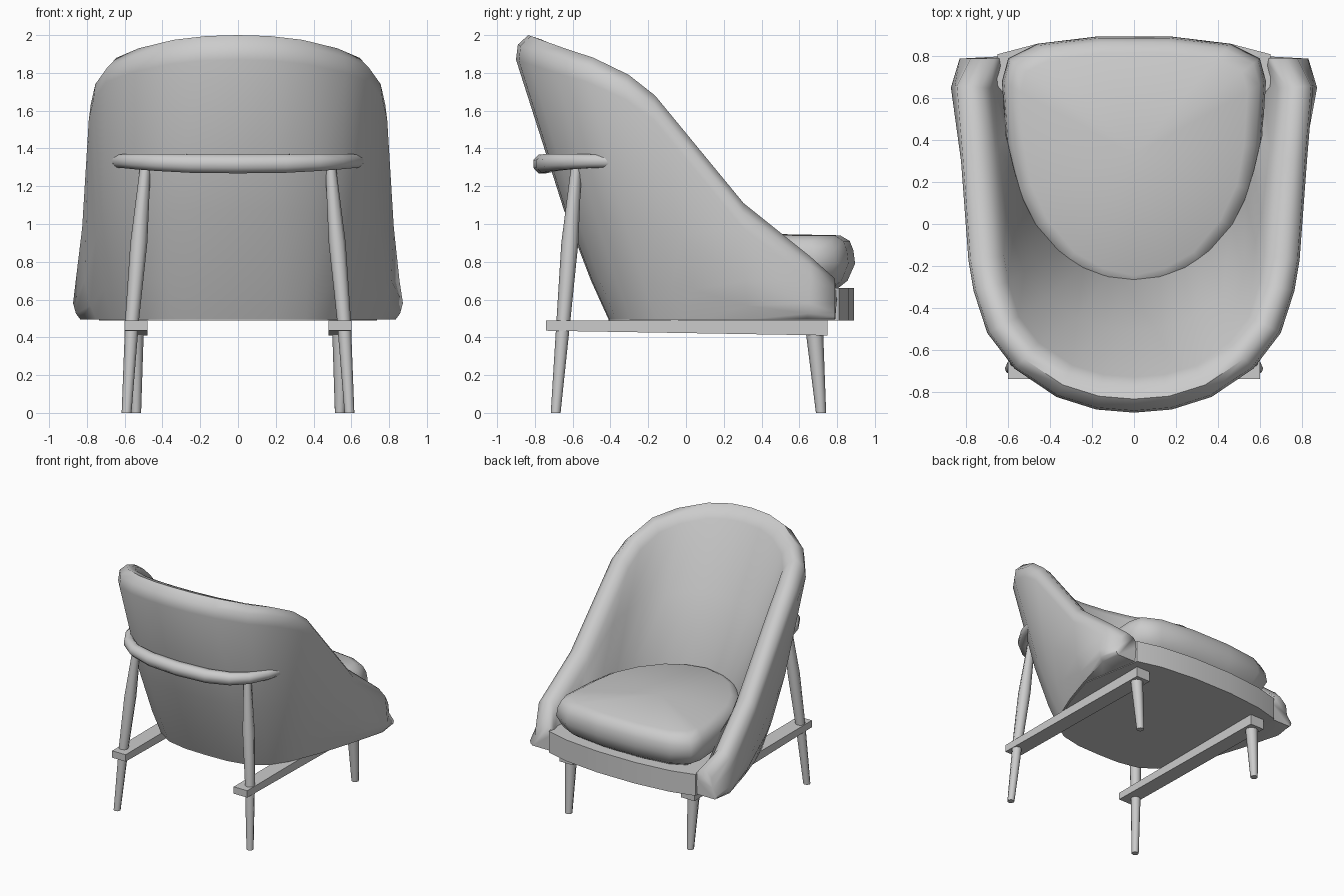
import bpy, bmesh, math
from mathutils import Vector

cube = bpy.data.objects.get("Cube")
if cube:
    bpy.data.objects.remove(cube, do_unlink=True)

grey = bpy.data.materials.new("plain grey")
grey.use_nodes = True
grey.diffuse_color = (0.6, 0.6, 0.6, 1)
grey.node_tree.nodes["Principled BSDF"].inputs["Base Color"].default_value = (0.6, 0.6, 0.6, 1)


def loft(name, rings, angle=45, peak=None):
    """Skin closed rings, cap the ends; an optional peak point domes the last cap."""
    bm = bmesh.new()
    rows = [[bm.verts.new(p) for p in ring] for ring in rings]
    n = len(rows[0])
    for a, b in zip(rows, rows[1:]):
        for i in range(n):
            j = (i + 1) % n
            bm.faces.new((a[i], a[j], b[j], b[i]))
    bm.faces.new(rows[0])
    if peak:
        tip = bm.verts.new(peak)
        for i in range(n):
            bm.faces.new((rows[-1][i], rows[-1][(i + 1) % n], tip))
    else:
        bm.faces.new(rows[-1])
    bmesh.ops.recalc_face_normals(bm, faces=bm.faces)
    mesh = bpy.data.meshes.new(name)
    bm.to_mesh(mesh)
    bm.free()
    mesh.materials.append(grey)
    ob = bpy.data.objects.new(name, mesh)
    bpy.context.collection.objects.link(ob)
    bpy.ops.object.select_all(action="DESELECT")
    ob.select_set(True)
    bpy.context.view_layer.objects.active = ob
    bpy.ops.object.shade_smooth_by_angle(angle=math.radians(angle))
    return ob


def mirrored(half, x_columns=(0,)):
    """Mirror a half path that starts on the centre line, negating its x columns."""
    flipped = [tuple(-v if i in x_columns else v for i, v in enumerate(p)) for p in half[:0:-1]]
    return flipped + half


def plan_normals(path):
    """Inward plan normals along a U-shaped path from -x to +x; the ends face straight in."""
    out = [Vector((1, 0, 0))]
    for a, b in zip(path, path[2:]):
        out.append(Vector((a[1] - b[1], b[0] - a[0], 0)).normalized())
    return out + [Vector((-1, 0, 0))]


# Padded shell: rim x, rim y, rim top, foot x, foot y, seat x, seat y
half_shell = [
    (0, -.90, 2.0, 0, -.41, 0, -.25),
    (.18, -.885, 1.995, .19, -.405, .12, -.24),
    (.37, -.825, 1.975, .36, -.37, .24, -.20),
    (.57, -.69, 1.93, .48, -.29, .36, -.12),
    (.70, -.52, 1.88, .57, -.16, .47, .00),
    (.765, -.32, 1.79, .63, -.02, .53, .12),
    (.79, -.17, 1.68, .67, .08, .57, .25),
    (.825, .30, 1.11, .75, .33, .61, .42),
    (.855, .66, .83, .835, .64, .62, .66),
    (.79, .79, .71, .81, .79, .63, .80),
]
shell = mirrored(half_shell, (0, 3, 5))
rings = []
up = Vector((0, 0, 1))
for s, n in zip(shell, plan_normals(shell)):
    x, y, top, fx, fy, sx, sy = s
    rim = Vector((x, y, top - .13))
    foot = Vector((fx, fy, .495))
    seat = Vector((sx, sy, max(.62, min(.9, top - .25))))
    inner = rim + n * .17 + up * .05
    rings.append([
        foot + n * .16,
        foot,
        foot.lerp(rim, .15) - n * .02,
        foot.lerp(rim, .42) - n * .03,
        rim,
        rim + n * .01 + up * .08,
        rim + n * .065 + up * .13,
        rim + n * .125 + up * .11,
        inner,
        inner.lerp(seat, .5) - n * .015,
        seat,
    ])
loft("padded_shell", rings, 60)

# Seat base with a bowed front edge
base = [(s[3] * .98, s[4]) for s in half_shell[:8]] + [(.65, .81), (.46, .86), (.17, .89)]
base = mirrored(base)
loft("seat_base", [[(x, y, z) for x, y in base] for z in (.49, .66)], 40)

# Cushion
cushion = mirrored([(0, -.34), (.17, -.30), (.33, -.21), (.48, -.03), (.57, .16), (.61, .38),
                    (.63, .68), (.60, .79), (.46, .86), (.17, .895)])
mid = .33
layers = [(.66, .84), (.70, .93), (.79, 1), (.86, .985), (.91, .95), (.94, .86)]
loft("seat_cushion",
     [[(x * k, mid + (y - mid) * k, z) for x, y in cushion] for z, k in layers],
     60, peak=(0, mid, .95))

# Curved rail behind the back
path = mirrored([(0, -.76, 1.318), (.25, -.745, 1.32), (.42, -.70, 1.326), (.53, -.62, 1.33),
                 (.605, -.50, 1.333), (.637, -.40, 1.333)])
rings = []
for p, n in zip(path, plan_normals(path)):
    taper = 1 - .32 * (abs(p[0]) / .637) ** 3
    rings.append([Vector(p) + n * .052 * taper * math.cos(a) + up * .054 * taper * math.sin(a)
                  for a in (math.tau * (i + .5) / 8 for i in range(8))])
loft("back_rail", rings, 50)


def leg(name, stops, sides=8):
    loft(name, [[(x + r * math.cos(math.tau * i / sides), y + r * math.sin(math.tau * i / sides), z)
                 for i in range(sides)] for x, y, z, r in stops], 50)


# Legs and side rails
for side, m in (("left", 1), ("right", -1)):
    leg(side + "_rear_leg", [(m * .59, -.69, 0, .026), (m * .56, -.648, .5, .037),
                             (m * .525, -.615, .9, .045), (m * .49, -.58, 1.31, .028)])
    leg(side + "_front_leg", [(m * .54, .715, 0, .027), (m * .545, .68, .43, .046)])
    loft(side + "_side_rail", [[(m * x, y, z) for x, z in
                                ((.48, low), (.60, low), (.60, .49), (.48, .49))]
                               for y, low in ((-.74, .435), (.75, .41))], 30)
